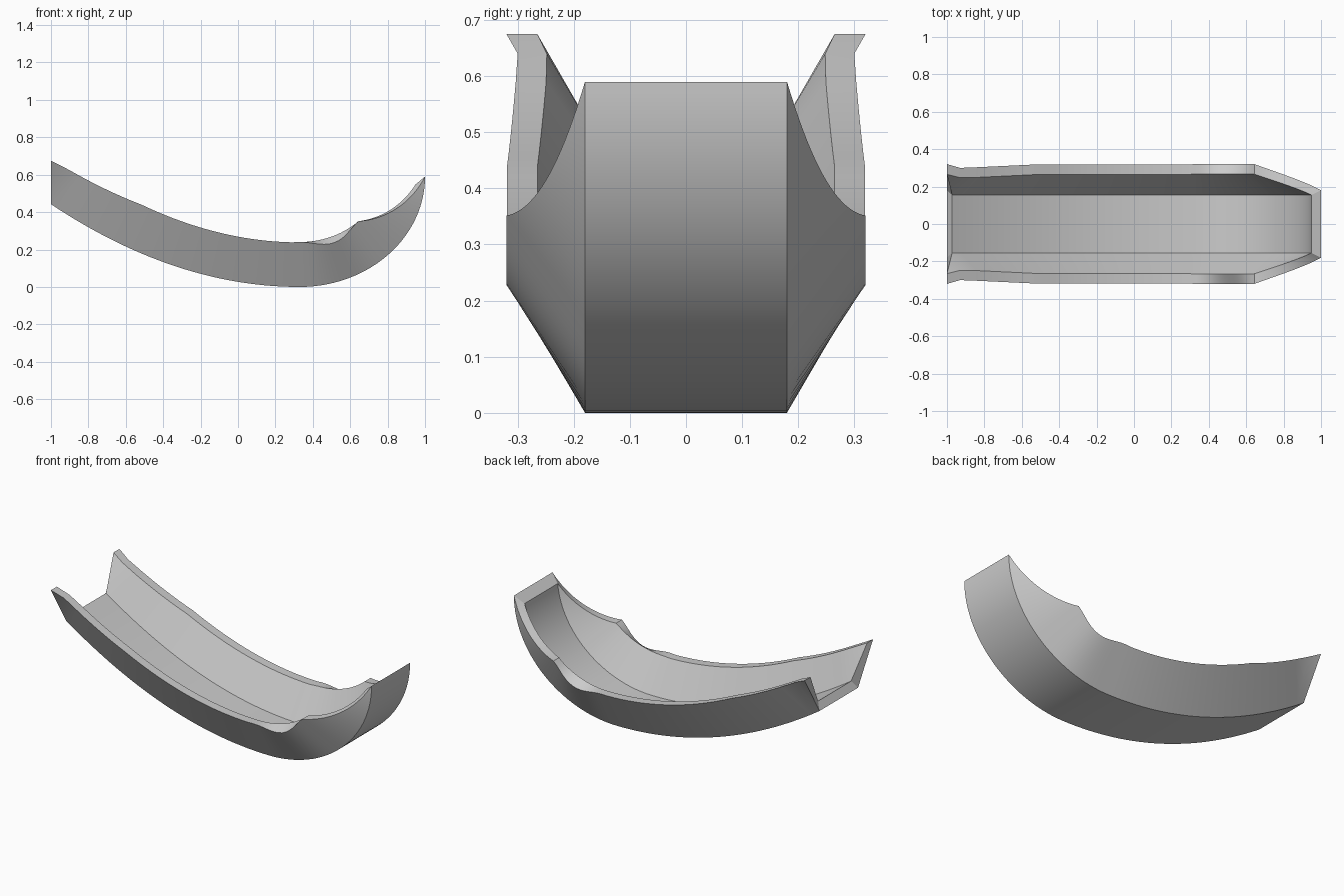
import bpy
import bmesh
from math import sin, cos, pi, hypot
from mathutils import Vector

old = bpy.data.objects.get("Cube")
if old:
    bpy.data.objects.remove(old)

FLARE = 0.583      # sideways spread of the wall per unit of height
WALL = 0.05        # shell thickness
KEEL_X = 0.33      # lowest point of the keel
TURN = 0.78        # angle where the bow rim starts to taper
INNER_END = 1.49   # angle where the inside of the bow meets the rim


def stern_keel(u):
    """Keel point and inward normal at distance u behind the lowest point."""
    slope = 0.5 * u
    return (Vector((KEEL_X - u, 0.25 * u * u)),
            Vector((slope, 1)).normalized())


def bow_keel(t):
    """Keel point and inward normal at angle t along the bow."""
    return (Vector((KEEL_X + 0.67 * sin(t), 0.59 * (1 - cos(t)))),
            Vector((-0.59 * sin(t), 0.67 * cos(t))).normalized())


def section(keel, rim_out, y_out, rim_in, y_in, floor):
    """Right-hand half followed by its mirror, as one ring."""
    half = [(keel, 0.18), (rim_out, y_out), (rim_in, y_in), (floor, 0.155)]
    right = [Vector((p.x, -y, p.y)) for p, y in half]
    left = [Vector((p.x, y, p.y)) for p, y in reversed(half)]
    return right + left


rings = []

# Stern: upright end cut, then the first square section
keel, normal = stern_keel(1.33)
floor = keel + normal * WALL
end_rim = Vector((-1, 0.675))
kink = Vector((-0.93, 0.64))
rings.append(section(keel, end_rim, 0.32, end_rim, 0.265, floor))
rings.append(section(keel, kink, 0.30, kink, 0.248, floor))

# Long shallow run
STEPS = 28
for i in range(1, STEPS):
    u = 1.33 * (1 - i / STEPS)
    keel, normal = stern_keel(u)
    d = 0.238 - 0.03 * max(0, (u - 0.95) / 0.38)
    rim = keel + normal * d
    rings.append(section(keel, rim, 0.18 + FLARE * d,
                         rim, 0.155 + FLARE * (d - WALL),
                         keel + normal * WALL))

# Lower bow, where the outer edge of the rim dips
STEPS = 14
for i in range(STEPS):
    t = TURN * i / STEPS
    keel, normal = bow_keel(t)
    dip = 0.035 * sin(pi * i / STEPS) ** 2
    d = 0.24
    rings.append(section(keel, keel + normal * (d - dip), 0.32,
                         keel + normal * d, 0.268,
                         keel + normal * WALL))

# Upper bow, where the walls taper away
STEPS = 20
for i in range(STEPS + 1):
    f = i / STEPS
    keel, normal = bow_keel(TURN + (pi / 2 - TURN) * f)
    inner, inner_normal = bow_keel(TURN + (INNER_END - TURN) * f)
    d = 0.24 * (1 - f)
    d_in = WALL + 0.19 * (1 - f)
    rings.append(section(keel, keel + normal * d, 0.18 + FLARE * d,
                         inner + inner_normal * d_in,
                         0.155 + FLARE * (d_in - WALL),
                         inner + inner_normal * WALL))

# Skin the rings and close both ends
bm = bmesh.new()
loops = [[bm.verts.new(p) for p in ring] for ring in rings]
for a, b in zip(loops, loops[1:]):
    for k in range(8):
        n = (k + 1) % 8
        bm.faces.new((a[k], a[n], b[n], b[k]))
for loop in (loops[0], loops[-1]):
    bm.faces.new(loop[:4])
    bm.faces.new(loop[4:])
    bm.faces.new((loop[0], loop[3], loop[4], loop[7]))
bmesh.ops.remove_doubles(bm, verts=bm.verts, dist=0.0005)
bmesh.ops.recalc_face_normals(bm, faces=bm.faces)

mesh = bpy.data.meshes.new("curved_trough")
bm.to_mesh(mesh)
bm.free()
trough = bpy.data.objects.new("curved_trough", mesh)
bpy.context.collection.objects.link(trough)

# Plain grey finish
grey = bpy.data.materials.new("light_grey")
grey.use_nodes = True
colour = (0.6, 0.6, 0.6, 1)
grey.diffuse_color = colour
grey.node_tree.nodes["Principled BSDF"].inputs["Base Color"].default_value = colour
mesh.materials.append(grey)

# Smooth curves with crisp corners
bpy.ops.object.select_all(action='DESELECT')
trough.select_set(True)
bpy.context.view_layer.objects.active = trough
bpy.ops.object.shade_smooth_by_angle(angle=0.5)
